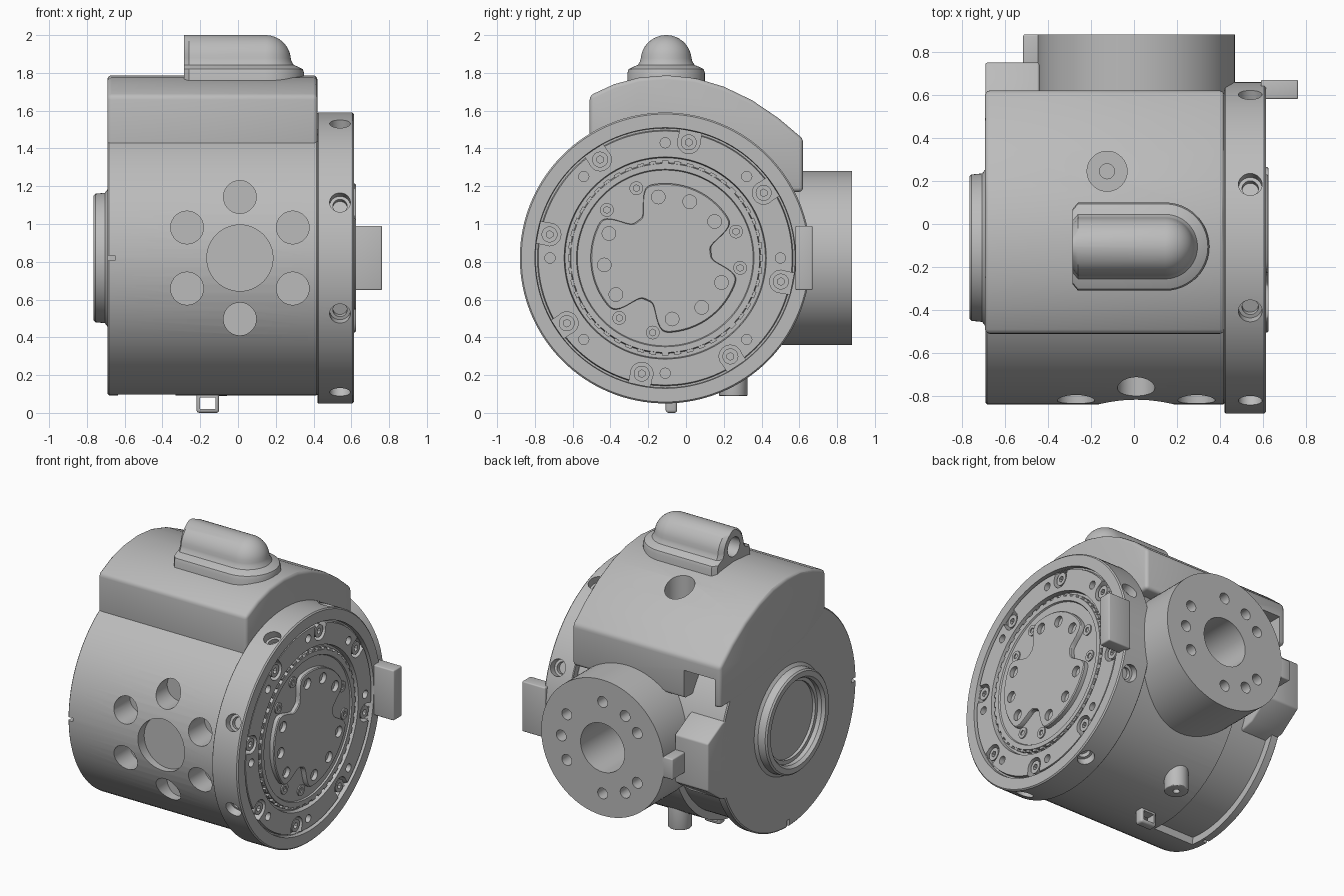
import bpy, bmesh
from math import sin, cos, pi, radians, exp
from mathutils import Vector, Matrix

if "Cube" in bpy.data.objects:
    bpy.data.objects.remove(bpy.data.objects["Cube"])

grey = bpy.data.materials.new("machined_grey")
grey.use_nodes = True
grey.diffuse_color = (0.5, 0.5, 0.5, 1)
grey.node_tree.nodes["Principled BSDF"].inputs["Base Color"].default_value = (0.5, 0.5, 0.5, 1)

AY, AZ = -0.11, 0.82          # main axis runs along x through this point
PORT_X = 0.01                 # centre of the rear port and front hole pattern


def polar(x, r, a):
    return Vector((x, AY + r * cos(a), AZ + r * sin(a)))


def loft(bm, rings, caps=True):
    """Skin a list of equal point rings into a closed solid."""
    vs = [[bm.verts.new(p) for p in ring] for ring in rings]
    n = len(vs[0])
    faces = [bm.faces.new((a[i], a[(i + 1) % n], b[(i + 1) % n], b[i]))
             for a, b in zip(vs, vs[1:]) for i in range(n)]
    faces += [bm.faces.new(vs[0][::-1]), bm.faces.new(vs[-1])]
    bmesh.ops.recalc_face_normals(bm, faces=faces)


def lathe(bm, profile, n=96):
    loft(bm, [[polar(x, r, 2 * pi * i / n) for i in range(n)] for x, r in profile])


def cyl(bm, start, end, r, n=28):
    start, end = Vector(start), Vector(end)
    d = end - start
    m = Matrix.Translation((start + end) / 2) @ d.to_track_quat('Z', 'Y').to_matrix().to_4x4()
    bmesh.ops.create_cone(bm, cap_ends=True, segments=n, radius1=r, radius2=r, depth=d.length, matrix=m)


def box(bm, lo, hi, spin=None):
    lo, hi = Vector(lo), Vector(hi)
    m = Matrix.Translation((lo + hi) / 2) @ Matrix.Diagonal((*(hi - lo), 1))
    bmesh.ops.create_cube(bm, size=1, matrix=(spin or Matrix()) @ m)


def around_axis(a):
    return Matrix.Translation((0, AY, AZ)) @ Matrix.Rotation(a, 4, 'X')


def extrude_x(bm, x0, x1, profile):
    loft(bm, [[(x, y, z) for y, z in profile] for x in (x0, x1)])


def bake(ob):
    dg = bpy.context.evaluated_depsgraph_get()
    me = bpy.data.meshes.new_from_object(ob.evaluated_get(dg))
    ob.modifiers.clear()
    ob.data = me


def part(name, build, bevel=0, cuts=()):
    """Make an object, bevel it, then subtract each group of cutters."""
    def make(label, fn):
        bm = bmesh.new()
        fn(bm)
        me = bpy.data.meshes.new(label)
        bm.to_mesh(me)
        bm.free()
        me.materials.append(grey)
        ob = bpy.data.objects.new(label, me)
        bpy.context.collection.objects.link(ob)
        return ob
    ob = make(name, build)
    if bevel:
        b = ob.modifiers.new("bevel", 'BEVEL')
        b.width, b.segments, b.limit_method, b.angle_limit = bevel, 3, 'ANGLE', radians(35)
        bake(ob)
    for fn in cuts:
        cutter = make("cutter", fn)
        cutter.hide_render = True
        mod = ob.modifiers.new("cut", 'BOOLEAN')
        mod.operation, mod.solver, mod.object = 'DIFFERENCE', 'EXACT', cutter
        bake(ob)
        bpy.data.objects.remove(cutter)
    bpy.ops.object.select_all(action='DESELECT')
    ob.select_set(True)
    bpy.context.view_layer.objects.active = ob
    bpy.ops.object.shade_smooth_by_angle(angle=radians(30))
    return ob


# Main housing drum with front holes, underside pocket and port bore
def front_holes(bm):
    cyl(bm, (PORT_X, -1, AZ), (PORT_X, -0.77, AZ), 0.175, 48)
    for k in range(6):
        a = pi / 2 + k * pi / 3
        x, z = PORT_X + 0.323 * cos(a), AZ + 0.323 * sin(a)
        cyl(bm, (x, -1, z), (x, -0.65, z), 0.087)


def underside_pocket(bm):
    section = [(-0.635, 0.68), (-0.635, 0.85), (-0.33, 0.85), (-0.33, 0.68)]
    loft(bm, [[polar(x, r, radians(-97 + 3 * i)) for x, r in section] for i in range(31)])


def edge_notches(bm):
    for k in range(4):
        box(bm, (-0.72, 0.68, -0.012), (-0.65, 0.8, 0.012), around_axis(k * pi / 2))


def port_bore(bm):
    cyl(bm, (PORT_X, 0.4, AZ), (PORT_X, 1, AZ), 0.165, 48)


part("housing_drum",
     lambda bm: lathe(bm, [(-0.69, 0.3), (-0.69, 0.72), (-0.683, 0.728), (0.415, 0.728), (0.43, 0.715)]),
     cuts=(front_holes, underside_pocket, edge_notches, port_bore))

# Bearing boss on the closed end, hollow with a stepped seat
part("end_boss", lambda bm: lathe(bm, [(-0.66, 0.37), (-0.69, 0.365), (-0.705, 0.345), (-0.755, 0.34),
                                       (-0.765, 0.33), (-0.765, 0.295), (-0.745, 0.28), (-0.715, 0.28),
                                       (-0.715, 0.255), (-0.695, 0.255)], 72))


# Drive flange with bolt pockets and radial holes
def bolt_angles():
    return [radians(78.5 + 45 * k) for k in range(8)]


def face_holes(bm):
    for k in range(8):
        cyl(bm, polar(0.56, 0.61, k * pi / 4), polar(0.7, 0.61, k * pi / 4), 0.027, 20)


def bolt_pockets(bm):
    for a in bolt_angles():
        cyl(bm, polar(0.555, 0.625, a), polar(0.7, 0.625, a), 0.06)


def pocket_mouths(bm):
    for a in bolt_angles():
        box(bm, (0.555, 0.63, -0.058), (0.7, 0.684, 0.058), around_axis(a))


def radial_holes(r_in, r):
    def build(bm):
        for k in range(8):
            a = (k + 0.5) * pi / 4
            cyl(bm, polar(0.54, r_in, a), polar(0.54, 0.9, a), r)
    return build


part("drive_flange",
     lambda bm: lathe(bm, [(0.42, 0.3), (0.42, 0.765), (0.425, 0.77), (0.605, 0.77), (0.613, 0.762),
                           (0.613, 0.69), (0.585, 0.687), (0.585, 0.677), (0.605, 0.672), (0.605, 0.535),
                           (0.575, 0.53), (0.575, 0.505), (0.602, 0.5), (0.602, 0.47), (0.592, 0.465),
                           (0.592, 0.3)], 128),
     cuts=(face_holes, bolt_pockets, pocket_mouths, radial_holes(0.72, 0.055), radial_holes(0.69, 0.038)))


def bolts(bm):
    for a in bolt_angles():
        cyl(bm, polar(0.55, 0.625, a), polar(0.597, 0.625, a), 0.042)


def sockets(bm):
    for a in bolt_angles():
        cyl(bm, polar(0.57, 0.625, a), polar(0.65, 0.625, a), 0.02, 6)


part("flange_bolts", bolts, cuts=(sockets,))


# Seal teeth between the flange ring and the hub
def teeth(bm):
    for k in range(48):
        box(bm, (0.57, 0.497, -0.018), (0.598, 0.515, 0.018), around_axis(k * pi / 24))


part("seal_teeth", teeth)


# Three-lobed hub plate with holes in the lobes and screws in the gaps
def hub(bm):
    def radius(a):
        off = (a - radians(6.5) + pi / 3) % (2 * pi / 3) - pi / 3
        return 0.395 - 0.15 * exp(-(off / 0.29) ** 4)
    loft(bm, [[polar(x, radius(2 * pi * i / 180) - s, 2 * pi * i / 180) for i in range(180)]
              for x, s in ((0.58, 0), (0.618, 0), (0.624, 0.006))])


def hub_holes(bm):
    for lobe in range(3):
        for k in (-1, 0, 1):
            a = radians(66.5 + 120 * lobe + 30 * k)
            cyl(bm, polar(0.595, 0.325, a), polar(0.7, 0.325, a), 0.036)


def gap_screws(bm):
    for k in range(3):
        for s in (-14, 14):
            a = radians(6.5 + 120 * k + s)
            cyl(bm, polar(0.58, 0.4, a), polar(0.6, 0.4, a), 0.036)


part("hub_plate", hub, cuts=(hub_holes,))
part("hub_screws", gap_screws,
     cuts=(lambda bm: [cyl(bm, polar(0.585, 0.4, radians(6.5 + 120 * k + s)),
                           polar(0.65, 0.4, radians(6.5 + 120 * k + s)), 0.018, 6)
                       for k in range(3) for s in (-14, 14)],))


# Rear port with bolt circle
def port_holes(bm):
    for d in (90, 57, 33, -33, -57, -90, -150, 180, 150):
        x, z = PORT_X - 0.31 * cos(radians(d)), AZ + 0.31 * sin(radians(d))
        cyl(bm, (x, 0.76, z), (x, 1, z), 0.037, 20)


part("rear_port", lambda bm: cyl(bm, (PORT_X, 0.3, AZ), (PORT_X, 0.88, AZ), 0.46, 96),
     cuts=(port_bore, port_holes))

# Curved top cover with vent hole and rear window
COVER = [(-0.51, 1.4), (-0.51, 1.68), (-0.38, 1.74), (-0.25, 1.775), (-0.1, 1.787), (0.05, 1.772),
         (0.2, 1.727), (0.35, 1.655), (0.49, 1.56), (0.62, 1.45), (0.62, 1.17), (0.4, 1.17), (-0.3, 1.3)]
part("top_cover", lambda bm: extrude_x(bm, -0.692, 0.42, COVER), 0.022,
     cuts=(lambda bm: cyl(bm, (-0.125, 0.245, 1.58), (-0.125, 0.245, 2), 0.093, 40),
           lambda bm: cyl(bm, (-0.125, 0.245, 1.5), (-0.125, 0.245, 2), 0.035),
           lambda bm: box(bm, (-0.65, 0.45, 1.1), (-0.42, 0.8, 1.36))))


# Domed cable cap, rounded at one end and flat at the other
def cap(bm):
    def outline(r, z):
        c = max(r - 0.03, r * 0.6)
        arc = [(0.145 + r * cos(t), -0.105 + r * sin(t), z)
               for t in (-pi / 2 + pi * i / 24 for i in range(25))]
        return arc + [(-0.26, -0.105 + r, z), (-0.285, -0.105 + c, z),
                      (-0.285, -0.105 - c, z), (-0.26, -0.105 - r, z)]
    rings = [(0.205, 1.7), (0.205, 1.8), (0.198, 1.82), (0.175, 1.832), (0.15, 1.842), (0.138, 1.862)]
    rings += [(0.135 * cos(t), 1.866 + 0.134 * sin(t)) for t in (radians(9 * i + 5) for i in range(10))]
    loft(bm, [outline(r, z) for r, z in rings])


part("cable_cap", cap, cuts=(lambda bm: cyl(bm, (-0.4, -0.105, 1.885), (-0.18, -0.105, 1.885), 0.065),))

# Rear bracket block and its tab
part("rear_block", lambda bm: extrude_x(bm, -0.69, -0.44, [(0.4, 0.5), (0.6, 0.55), (0.75, 0.66),
                                                           (0.75, 0.98), (0.6, 1.06), (0.4, 1.12)]), 0.01)
part("rear_tab", lambda bm: box(bm, (-0.515, 0.7, 0.74), (-0.43, 0.88, 0.88)), 0.008)

# Flange clip, bottom handle and drain boss
part("flange_clip", lambda bm: box(bm, (0.59, 0.58, 0.65), (0.762, 0.67, 0.99)), 0.008)
part("bottom_handle", lambda bm: box(bm, (-0.22, -0.108, 0), (-0.1, -0.047, 0.15)), 0.015,
     cuts=(lambda bm: box(bm, (-0.2, -0.3, 0.02), (-0.12, 0.1, 0.082)),))
part("drain_boss", lambda bm: cyl(bm, (-0.13, 0.25, 0.09), (-0.13, 0.25, 0.3), 0.075, 32), 0.006,
     cuts=(lambda bm: cyl(bm, (-0.13, 0.25, 0), (-0.13, 0.25, 0.15), 0.022, 20),))
